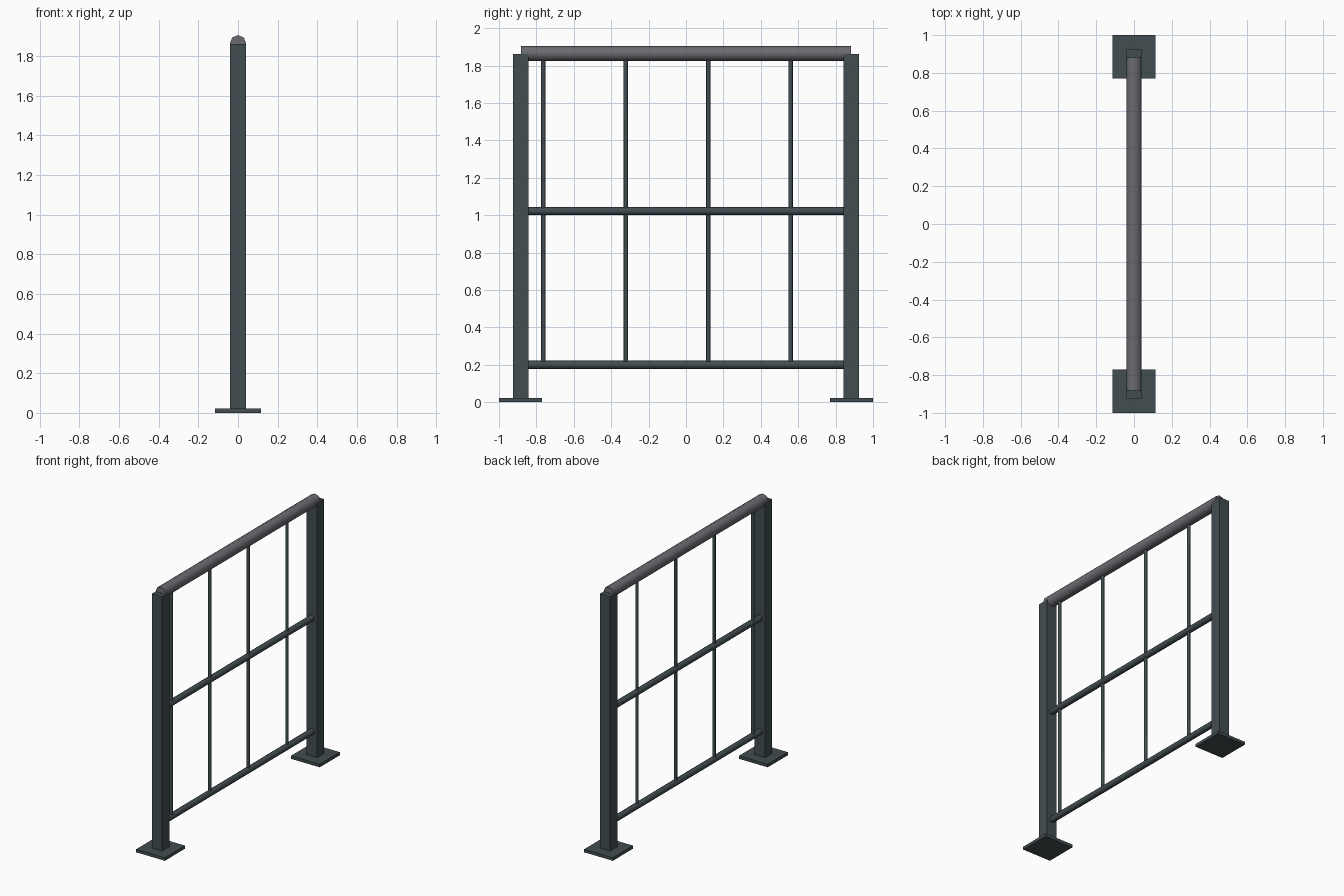
import bpy, math

if "Cube" in bpy.data.objects:
    bpy.data.objects.remove(bpy.data.objects["Cube"])


def material(name, rgb):
    m = bpy.data.materials.new(name)
    m.diffuse_color = (*rgb, 1)
    m.use_nodes = True
    m.node_tree.nodes["Principled BSDF"].inputs["Base Color"].default_value = m.diffuse_color
    return m


dark = material("dark_slate_metal", (0.055, 0.075, 0.082))
grey = material("grey_handrail", (0.15, 0.147, 0.167))


def box(name, size, loc, mat):
    bpy.ops.mesh.primitive_cube_add(size=1, location=loc)
    o = bpy.context.object
    o.name = name
    o.scale = size
    bpy.ops.object.transform_apply(location=False, rotation=False, scale=True)
    o.data.materials.append(mat)


def rod(name, radius, length, loc, mat, sides=8, along_y=False):
    bpy.ops.mesh.primitive_cylinder_add(vertices=sides, radius=radius, depth=length, location=loc,
                                        rotation=(math.pi / 2 if along_y else 0, 0, 0))
    o = bpy.context.object
    o.name = name
    o.data.materials.append(mat)
    bpy.ops.object.shade_smooth_by_angle(angle=math.radians(65))


# Square posts on base plates
for side, s in (("front", -1), ("back", 1)):
    box(side + "_base_plate", (0.23, 0.23, 0.022), (0, s * 0.885, 0.011), dark)
    box(side + "_post", (0.082, 0.082, 1.84), (0, s * 0.884, 0.942), dark)

# Octagonal handrail and two thinner cross rails
rod("handrail", 0.041, 1.765, (0, 0, 1.865), grey, along_y=True)
for name, z in (("middle_rail", 1.022), ("lower_rail", 0.2)):
    rod(name, 0.022, 1.72, (0, 0, z), dark, along_y=True)

# Thin vertical bars
for i in range(4):
    rod("vertical_bar_%d" % (i + 1), 0.0115, 1.65, (0, -0.763 + i * 0.441, 1.025), dark)
